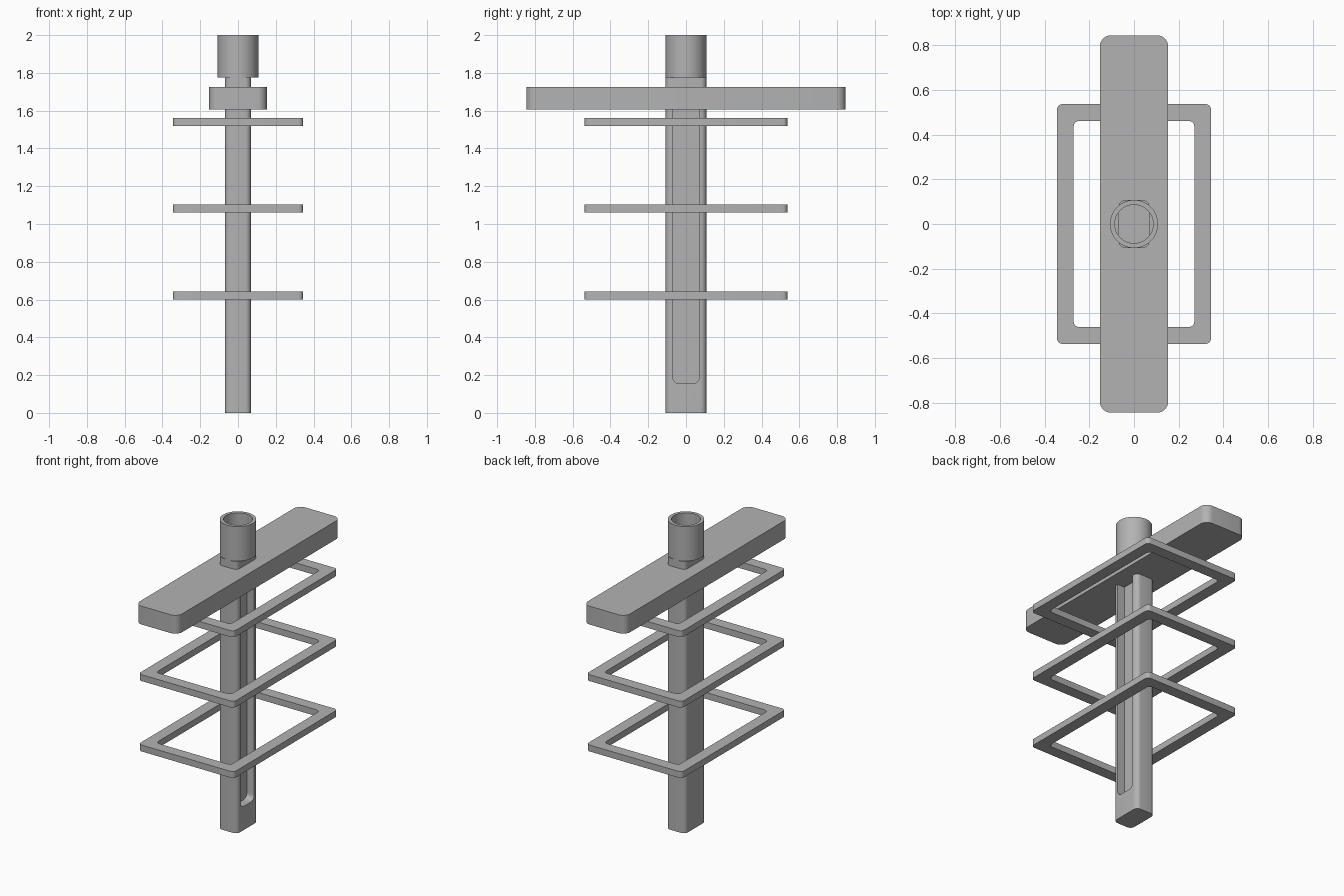
import bpy
import bmesh
from math import cos, sin, pi, radians

cube = bpy.data.objects.get("Cube")
if cube:
    bpy.data.objects.remove(cube, do_unlink=True)

grey = bpy.data.materials.new("plain_grey")
grey.use_nodes = True
grey.diffuse_color = (0.45, 0.45, 0.45, 1)
grey.node_tree.nodes["Principled BSDF"].inputs["Base Color"].default_value = (0.45, 0.45, 0.45, 1)


def rounded_outline(width, depth, radius, steps):
    """Corner arcs of a rounded rectangle, counter-clockwise."""
    points = []
    for quarter, (sx, sy) in enumerate([(1, 1), (-1, 1), (-1, -1), (1, -1)]):
        for i in range(steps + 1):
            a = (quarter + i / steps) * pi / 2
            points.append((sx * (width / 2 - radius) + radius * cos(a),
                           sy * (depth / 2 - radius) + radius * sin(a)))
    return points


def prism(name, bottom, top, outer, inner=None):
    """Extrude an outline; an inner outline of equal length makes it hollow."""
    bm = bmesh.new()

    def loop(outline, z):
        return [bm.verts.new((x, y, z)) for x, y in outline]

    def bridge(a, b):
        for i in range(len(a)):
            j = (i + 1) % len(a)
            bm.faces.new((a[i], a[j], b[j], b[i]))

    low, high = loop(outer, bottom), loop(outer, top)
    bridge(low, high)
    if inner:
        in_low, in_high = loop(inner, bottom), loop(inner, top)
        bridge(in_high, in_low)
        bridge(high, in_high)
        bridge(in_low, low)
    else:
        bm.faces.new(high)
        bm.faces.new(low[::-1])
    bmesh.ops.remove_doubles(bm, verts=bm.verts, dist=0.0001)
    bmesh.ops.recalc_face_normals(bm, faces=bm.faces)
    mesh = bpy.data.meshes.new(name)
    bm.to_mesh(mesh)
    bm.free()
    mesh.materials.append(grey)
    obj = bpy.data.objects.new(name, mesh)
    bpy.context.collection.objects.link(obj)
    return obj


def activate(obj):
    bpy.ops.object.select_all(action="DESELECT")
    obj.select_set(True)
    bpy.context.view_layer.objects.active = obj


# Post with a round-ended groove cut into its +x face
post = prism("post", 0, 1.775, rounded_outline(0.137, 0.215, 0.03, 6))
cutter = prism("groove_cutter", 0.015, 0.2, rounded_outline(1.5, 0.14, 0.035, 6))
cutter.rotation_euler.y = radians(90)
cutter.location.z = 0.155 + 0.75
cutter.hide_render = True
groove = post.modifiers.new("groove", "BOOLEAN")
groove.operation = "DIFFERENCE"
groove.solver = "EXACT"
groove.object = cutter
activate(post)
bpy.ops.object.modifier_apply(modifier="groove")
bpy.data.objects.remove(cutter, do_unlink=True)

# Crossbeam and open tube on top
beam = prism("crossbeam", 1.605, 1.725, rounded_outline(0.306, 1.69, 0.05, 8))
tube = prism("top_tube", 1.775, 2.0,
             rounded_outline(0.215, 0.215, 0.1075, 12),
             rounded_outline(0.172, 0.172, 0.086, 12))
parts = [post, beam, tube]

# Three rectangular frames around the post
for label, z in (("lower", 0.6), ("middle", 1.06), ("upper", 1.52)):
    parts.append(prism(label + "_frame", z, z + 0.042,
                       rounded_outline(0.69, 1.074, 0.025, 5),
                       rounded_outline(0.54, 0.924, 0.025, 5)))

for part in parts:
    activate(part)
    bpy.ops.object.shade_smooth_by_angle(angle=radians(30))
